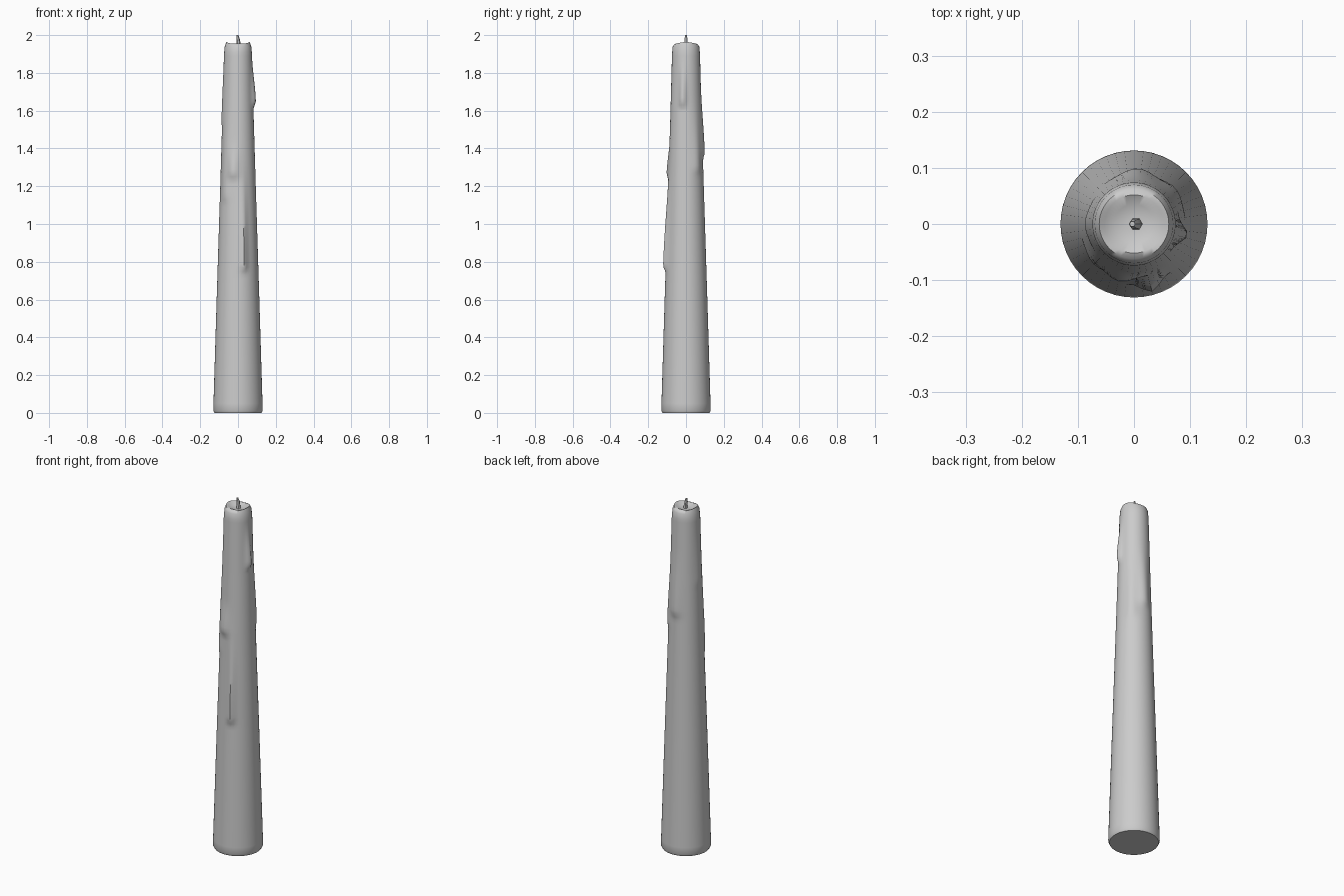
import bpy, bmesh, math

cube = bpy.data.objects.get("Cube")
if cube:
    bpy.data.objects.remove(cube, do_unlink=True)

wax = bpy.data.materials.new("pale_grey_wax")
wax.use_nodes = True
wax.diffuse_color = (0.6, 0.6, 0.6, 1)
wax.node_tree.nodes["Principled BSDF"].inputs["Base Color"].default_value = (0.6, 0.6, 0.6, 1)

SEGMENTS = 48
PROFILE = [(0, 0.125), (0.012, 0.131), (0.6, 0.113), (1.2, 0.094),
           (1.6, 0.082), (1.9, 0.074), (1.94, 0.07), (1.957, 0.062)]
# Wax runs: angle in degrees, top z, bottom z, height, half width in degrees
DRIPS = [(-12, 1.90, 1.65, 0.017, 16),
         (-75, 1.40, 0.78, 0.018, 14),
         (-105, 1.45, 1.27, 0.014, 24),
         (-135, 1.75, 1.15, 0.006, 22),
         (85, 1.75, 1.38, 0.011, 28),
         (40, 1.70, 1.30, 0.007, 24),
         (180, 1.92, 1.55, 0.004, 26)]


def smoothstep(t):
    t = min(max(t, 0), 1)
    return t * t * (3 - 2 * t)


def profile_radius(z):
    for (z0, r0), (z1, r1) in zip(PROFILE, PROFILE[1:]):
        if z <= z1:
            return r0 + (r1 - r0) * (z - z0) / (z1 - z0)
    return PROFILE[-1][1]


def drip_height(angle, z):
    total = 0
    for centre, top, bottom, height, width in DRIPS:
        away = abs((math.degrees(angle) - centre + 180) % 360 - 180) / width
        along = smoothstep((top - z) / (top - bottom))
        tip = smoothstep((z - bottom + 0.045) / 0.045)
        total += height * math.exp(-2 * away * away) * along * tip
    return total


def bridge(bm, rings):
    for low, high in zip(rings, rings[1:]):
        for i in range(len(low)):
            j = (i + 1) % len(low)
            bm.faces.new((low[i], low[j], high[j], high[i]))


def finish(bm, name, sharp):
    bmesh.ops.recalc_face_normals(bm, faces=bm.faces[:])
    mesh = bpy.data.meshes.new(name)
    bm.to_mesh(mesh)
    bm.free()
    mesh.materials.append(wax)
    obj = bpy.data.objects.new(name, mesh)
    bpy.context.collection.objects.link(obj)
    bpy.ops.object.select_all(action='DESELECT')
    obj.select_set(True)
    bpy.context.view_layer.objects.active = obj
    bpy.ops.object.shade_smooth_by_angle(angle=math.radians(sharp))


# Tapered candle body with wax runs and a shallow dished top
bm = bmesh.new()
levels = sorted({z for z, r in PROFILE} | {0.05 + 0.02 * i for i in range(94)})
angles = [2 * math.pi * i / SEGMENTS for i in range(SEGMENTS)]
rings = []
for z in levels:
    ring = []
    for a in angles:
        r = profile_radius(z) + drip_height(a, z)
        lift = 0.006 * math.cos(2 * a) if z > 1.95 else 0
        ring.append(bm.verts.new((r * math.cos(a), r * math.sin(a), z + lift)))
    rings.append(ring)
for r, z in [(0.052, 1.956), (0.035, 1.946), (0.012, 1.943)]:
    rings.append([bm.verts.new((r * math.cos(a), r * math.sin(a), z)) for a in angles])
bridge(bm, rings)
bm.faces.new(rings[0])
bm.faces.new(rings[-1])
finish(bm, "candle_body", 50)

# Short leaning wick
bm = bmesh.new()
rings = []
for x, z, r in [(0.004, 1.935, 0.012), (0.003, 1.96, 0.010), (0, 1.98, 0.009), (-0.003, 2.0, 0.005)]:
    rings.append([bm.verts.new((x + r * math.cos(a), r * math.sin(a), z))
                  for a in angles[::8]])
bridge(bm, rings)
bm.faces.new(rings[0])
bm.faces.new(rings[-1])
finish(bm, "wick", 40)
